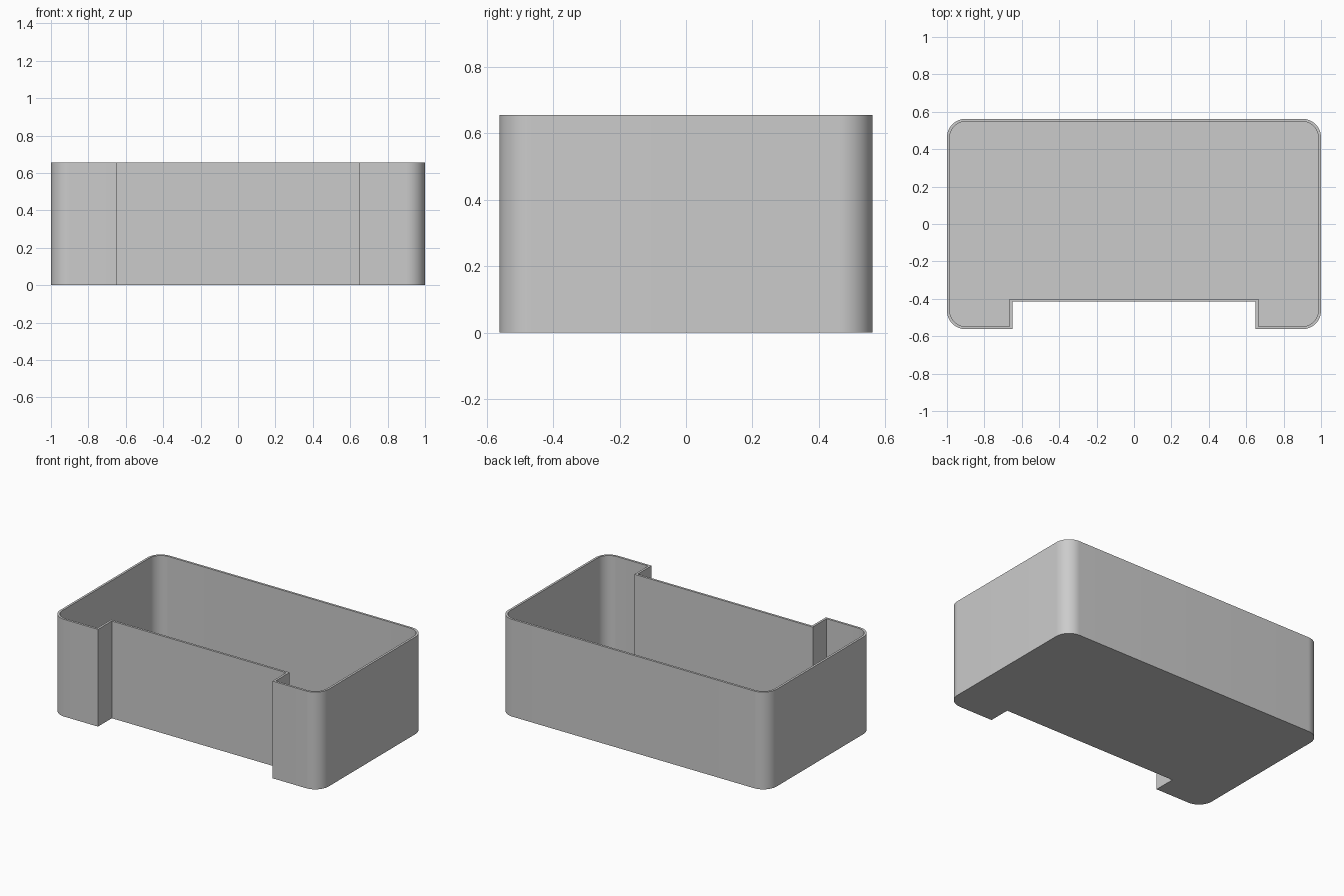
import bpy, bmesh, math

cube = bpy.data.objects.get("Cube")
if cube:
    bpy.data.objects.remove(cube, do_unlink=True)

HALF_X, HALF_Y, HEIGHT = 1.0, 0.5625, 0.655
RADIUS, WALL, FLOOR = 0.1, 0.015, 0.015
NOTCH_X, NOTCH_Y = 0.65, -0.415
STEPS = 16

# Plain grey material
grey = bpy.data.materials.new("plain_grey")
grey.use_nodes = True
colour = (0.6, 0.6, 0.6, 1)
grey.diffuse_color = colour
grey.node_tree.nodes["Principled BSDF"].inputs["Base Color"].default_value = colour


def outline(inset):
    """Rounded rectangle with a front notch, shrunk inward by inset."""
    half = [(NOTCH_X + inset, NOTCH_Y + inset), (NOTCH_X + inset, -HALF_Y + inset)]
    for side, start in ((-1, -math.pi / 2), (1, 0)):
        for i in range(STEPS + 1):
            a = start + i * math.pi / 2 / STEPS
            half.append((HALF_X - RADIUS + (RADIUS - inset) * math.cos(a),
                         side * (HALF_Y - RADIUS) + (RADIUS - inset) * math.sin(a)))
    return half + [(-x, y) for x, y in reversed(half)]


# Open tray: outer wall, rim, inner wall, then closed floors
bm = bmesh.new()
levels = ((0, 0), (0, HEIGHT), (WALL, HEIGHT), (WALL, FLOOR))
rings = [[bm.verts.new((x, y, z)) for x, y in outline(d)] for d, z in levels]
for lower, upper in zip(rings, rings[1:]):
    for i in range(len(lower)):
        j = (i + 1) % len(lower)
        bm.faces.new((lower[i], lower[j], upper[j], upper[i]))
bm.faces.new(list(reversed(rings[0])))
bm.faces.new(rings[-1])

mesh = bpy.data.meshes.new("notched_tray")
bm.to_mesh(mesh)
bm.free()
mesh.materials.append(grey)
tray = bpy.data.objects.new("notched_tray", mesh)
bpy.context.collection.objects.link(tray)

# Smooth rounded corners, crisp edges elsewhere
bpy.ops.object.select_all(action="DESELECT")
tray.select_set(True)
bpy.context.view_layer.objects.active = tray
bpy.ops.object.shade_smooth_by_angle(angle=math.radians(30))
